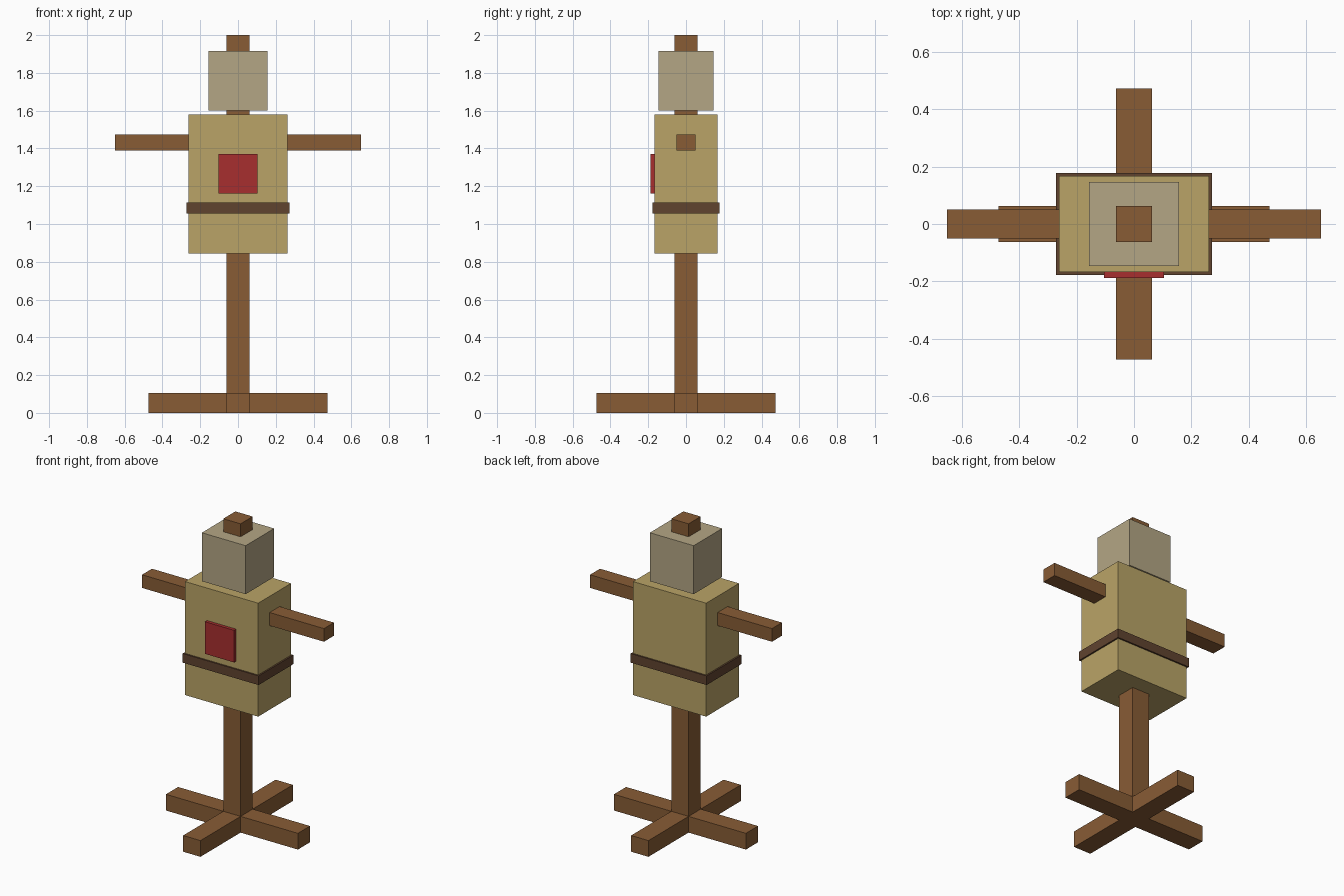
import bpy
import bmesh

if "Cube" in bpy.data.objects:
    bpy.data.objects.remove(bpy.data.objects["Cube"])


def linear(c):
    c /= 255
    return c / 12.92 if c <= 0.04045 else ((c + 0.055) / 1.055) ** 2.4


def material(name, r, g, b):
    m = bpy.data.materials.new(name)
    m.diffuse_color = (linear(r), linear(g), linear(b), 1)
    m.use_nodes = True
    m.node_tree.nodes["Principled BSDF"].inputs["Base Color"].default_value = m.diffuse_color
    return m


wood = material("brown wood", 136, 92, 53)
straw = material("straw", 186, 164, 103)
sack = material("sackcloth", 180, 166, 133)
leather = material("dark leather", 96, 67, 47)
red = material("red paint", 167, 47, 47)


def box(name, x, y, z, mat):
    """Box from (min, max) ranges on each axis."""
    bm = bmesh.new()
    bmesh.ops.create_cube(bm, size=1)
    for v in bm.verts:
        v.co = [r[0] if c < 0 else r[1] for c, r in zip(v.co, (x, y, z))]
    mesh = bpy.data.meshes.new(name)
    bm.to_mesh(mesh)
    bm.free()
    mesh.materials.append(mat)
    obj = bpy.data.objects.new(name, mesh)
    bpy.context.collection.objects.link(obj)
    return obj


def sym(h):
    return (-h, h)


# Wooden frame: crossed feet, upright post and arm beam
box("foot_beam_side", sym(0.473), sym(0.062), (0, 0.105), wood)
box("foot_beam_front", sym(0.062), sym(0.473), (0, 0.105), wood)
box("post", sym(0.062), sym(0.062), (0, 2.0), wood)
box("arm_beam", sym(0.652), sym(0.051), (1.39, 1.475), wood)

# Stuffed body, belt and head
box("torso", sym(0.262), sym(0.168), (0.845, 1.58), straw)
box("belt", sym(0.272), sym(0.178), (1.056, 1.115), leather)
box("head", sym(0.157), sym(0.146), (1.602, 1.916), sack)

# Target plate on the chest
box("chest_target", sym(0.104), (-0.189, -0.16), (1.162, 1.37), red)
